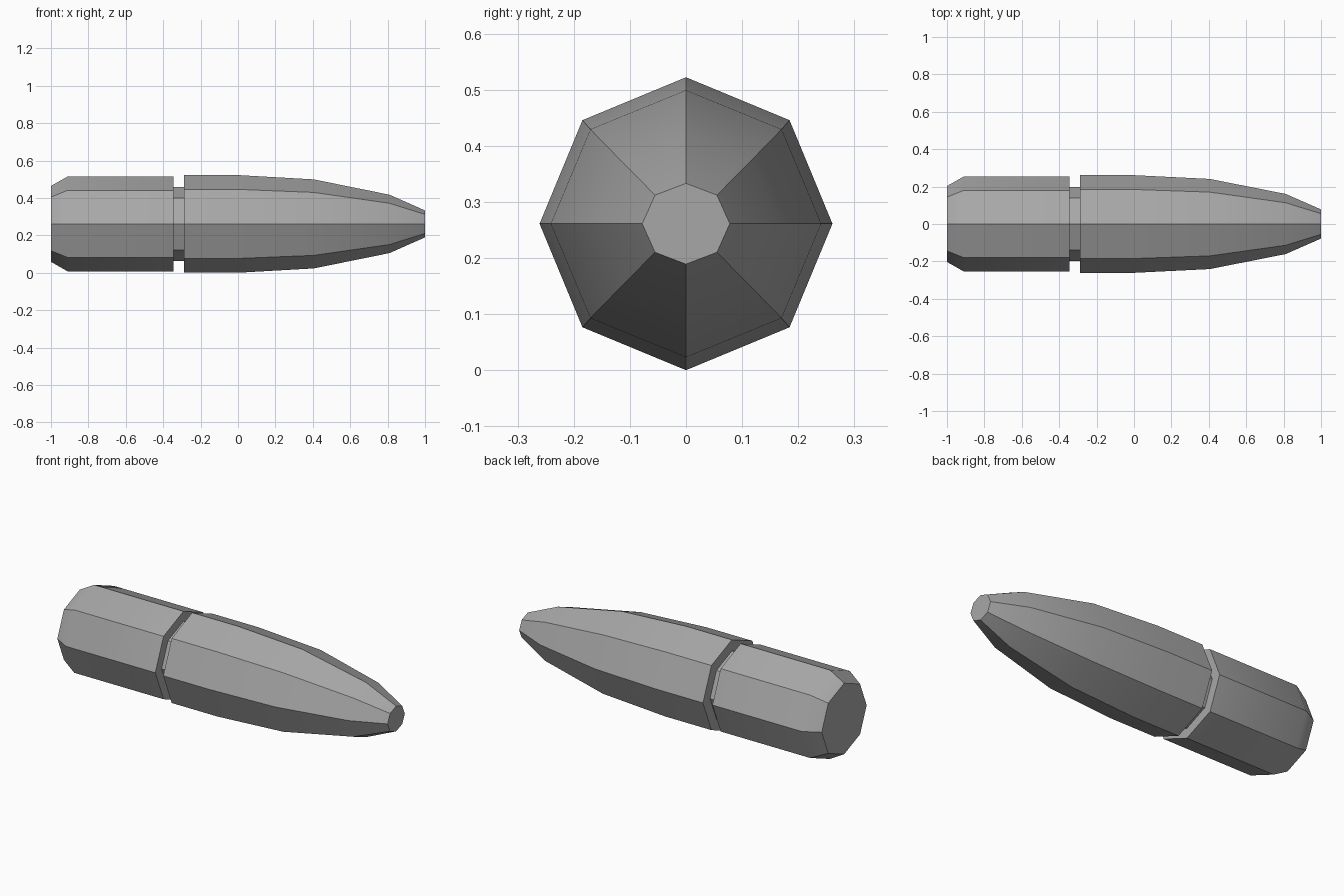
import bpy, bmesh, math

if "Cube" in bpy.data.objects:
    bpy.data.objects.remove(bpy.data.objects["Cube"])

SIDES = 8
AXIS_Z = 0.261

# Single grey metal
GREY = (0.39, 0.39, 0.39, 1)
metal = bpy.data.materials.new("grey_metal")
metal.use_nodes = True
metal.diffuse_color = GREY
metal.node_tree.nodes["Principled BSDF"].inputs["Base Color"].default_value = GREY


def lathe(name, profile):
    """Closed eight-sided body along x from (x, y radius, z radius) rings."""
    bm = bmesh.new()
    rings = []
    for x, ry, rz in profile:
        ring = []
        for i in range(SIDES):
            a = math.tau * i / SIDES
            ring.append(bm.verts.new((x, ry * math.cos(a), rz * math.sin(a))))
        rings.append(ring)
    for a, b in zip(rings, rings[1:]):
        for i in range(SIDES):
            j = (i + 1) % SIDES
            bm.faces.new((a[i], a[j], b[j], b[i]))
    bm.faces.new(rings[0])
    bm.faces.new(rings[-1])
    bmesh.ops.recalc_face_normals(bm, faces=bm.faces[:])
    mesh = bpy.data.meshes.new(name)
    bm.to_mesh(mesh)
    bm.free()
    mesh.materials.append(metal)
    obj = bpy.data.objects.new(name, mesh)
    obj.location.z = AXIS_Z
    bpy.context.collection.objects.link(obj)
    bpy.ops.object.select_all(action="DESELECT")
    obj.select_set(True)
    bpy.context.view_layer.objects.active = obj
    bpy.ops.object.shade_smooth_by_angle(angle=math.radians(32))
    return obj


# Rear section with a chamfered end
lathe("rear_casing", [(-1, 0.203, 0.203), (-0.91, 0.254, 0.254),
                      (-0.345, 0.254, 0.254)])

# Narrow neck between the two sections
lathe("neck_groove", [(-0.36, 0.197, 0.197), (-0.275, 0.197, 0.197)])

# Front section tapering to a blunt, slightly flattened tip
lathe("tapered_nose", [(-0.29, 0.261, 0.261), (0, 0.261, 0.261),
                       (0.405, 0.241, 0.238), (0.81, 0.161, 0.156),
                       (1, 0.078, 0.072)])
